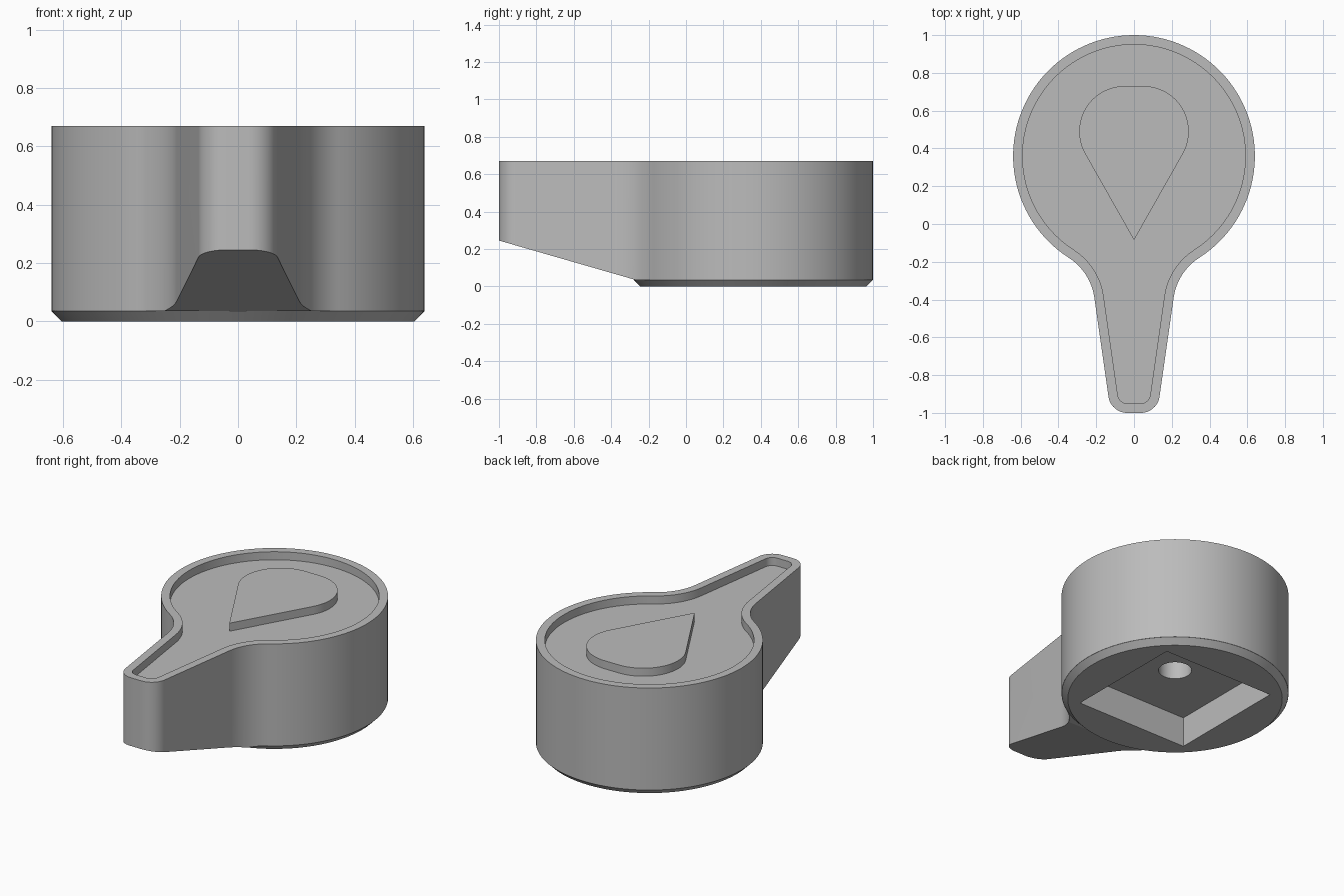
import bpy, bmesh, math
from mathutils import Vector

if "Cube" in bpy.data.objects:
    bpy.data.objects.remove(bpy.data.objects["Cube"])

HUB = Vector((0, 0.36))
HUB_R, FILLET_R, TIP_R = 0.64, 0.3, 0.1
BOTTOM, TOP, RIM, RECESS = 0.035, 0.67, 0.05, 0.05
FLOOR = TOP - RECESS

grey = bpy.data.materials.new("plain grey")
grey.use_nodes = True
COLOUR = (0.5, 0.5, 0.5, 1)
grey.diffuse_color = COLOUR
grey.node_tree.nodes["Principled BSDF"].inputs["Base Color"].default_value = COLOUR


def arc(centre, radius, start, end, steps):
    return [centre + radius * Vector((math.cos(a), math.sin(a)))
            for a in (start + (end - start) * i / steps for i in range(steps + 1))]


def mirrored(half):
    """Close a right-hand half outline with its mirror image."""
    return half + [Vector((-p.x, p.y)) for p in reversed(half) if abs(p.x) > 1e-4]


def pointer_outline(inset=0):
    """Round hub blended by fillets into a tapered, round-ended handle."""
    edge = Vector((0.21, -0.39))
    taper = math.atan2(0.07, 0.49)
    normal = Vector((math.cos(taper), -math.sin(taper)))
    along = Vector((math.sin(taper), math.cos(taper)))
    # Fillet centre: a fixed distance from both the handle side and the hub
    start = edge + normal * FILLET_R - HUB
    b = start.dot(along)
    t = -b - math.sqrt(b * b - start.length_squared + (HUB_R + FILLET_R) ** 2)
    if abs(t) > 0.3:
        t = -b + math.sqrt(b * b - start.length_squared + (HUB_R + FILLET_R) ** 2)
    fillet = HUB + start + along * t
    join = math.atan2(fillet.y - HUB.y, fillet.x)
    # Tip corner centre
    tip_y = -1 + TIP_R
    side_x = edge.x + (tip_y - edge.y) * math.tan(taper)
    tip = Vector((side_x - TIP_R / math.cos(taper), tip_y))
    half = arc(tip, TIP_R - inset, -math.pi / 2, -taper, 12)
    half += arc(fillet, FILLET_R + inset, math.pi - taper, join + math.pi, 16)
    half += arc(HUB, HUB_R - inset, join, math.pi / 2, 48)[1:]
    return mirrored(half)


def loft(name, layers):
    """Solid through matching outlines, each given as (points, z)."""
    bm = bmesh.new()
    rings = [[bm.verts.new((p.x, p.y, z)) for p in pts] for pts, z in layers]
    bm.faces.new(list(reversed(rings[0])))
    bm.faces.new(rings[-1])
    n = len(rings[0])
    for low, high in zip(rings, rings[1:]):
        for i in range(n):
            j = (i + 1) % n
            bm.faces.new((low[i], low[j], high[j], high[i]))
    bmesh.ops.recalc_face_normals(bm, faces=bm.faces)
    mesh = bpy.data.meshes.new(name)
    bm.to_mesh(mesh)
    bm.free()
    mesh.materials.append(grey)
    obj = bpy.data.objects.new(name, mesh)
    bpy.context.collection.objects.link(obj)
    return obj


def combine(target, tool, operation):
    mod = target.modifiers.new(operation.title(), "BOOLEAN")
    mod.operation, mod.solver, mod.object = operation, "EXACT", tool
    bpy.context.view_layer.objects.active = target
    bpy.ops.object.modifier_apply(modifier=mod.name)
    bpy.data.objects.remove(tool)


def circle(radius):
    return arc(HUB, radius, 0, math.tau, 96)[:-1]


def box(x, y0, y1):
    return [Vector(p) for p in ((-x, y0), (x, y0), (x, y1), (-x, y1))]


# Knob body with a rimmed recess on top
body = loft("knob_body", [(pointer_outline(), BOTTOM), (pointer_outline(), TOP)])
combine(body, loft("recess_cutter", [(pointer_outline(RIM), FLOOR),
                                     (pointer_outline(RIM), TOP + 0.1)]), "DIFFERENCE")

# Sloping underside of the handle
slope = 0.288
hinge = -0.27
reach = 0.2
combine(body, loft("slope_cutter", [
    (box(1, -1.2, hinge + reach), BOTTOM - slope * reach),
    (box(1, -1.2, -1.199), BOTTOM + slope * (hinge + 1.2))]), "DIFFERENCE")

# Chamfered round foot
combine(body, loft("foot", [(circle(0.605), 0), (circle(HUB_R - 0.001), BOTTOM),
                            (circle(0.55), 0.1)]), "UNION")

# Square socket and round shaft hole underneath
socket = box(0.38, HUB.y - 0.38, HUB.y + 0.38)
combine(body, loft("socket_cutter", [(socket, -0.1), (socket, 0.185)]), "DIFFERENCE")
combine(body, loft("hole_cutter", [(circle(0.093), 0.1), (circle(0.093), 0.45)]), "DIFFERENCE")

# Raised teardrop marker, level with the rim
drop = mirrored([Vector((0, -0.085))]
                + arc(Vector((0.05, 0.49)), 0.24, -math.pi / 6, math.pi / 2, 24))
marker = loft("teardrop_marker", [(drop, FLOOR - 0.01), (drop, TOP)])

for obj in (body, marker):
    bpy.ops.object.select_all(action="DESELECT")
    obj.select_set(True)
    bpy.context.view_layer.objects.active = obj
    bpy.ops.object.shade_smooth_by_angle(angle=math.radians(30))
